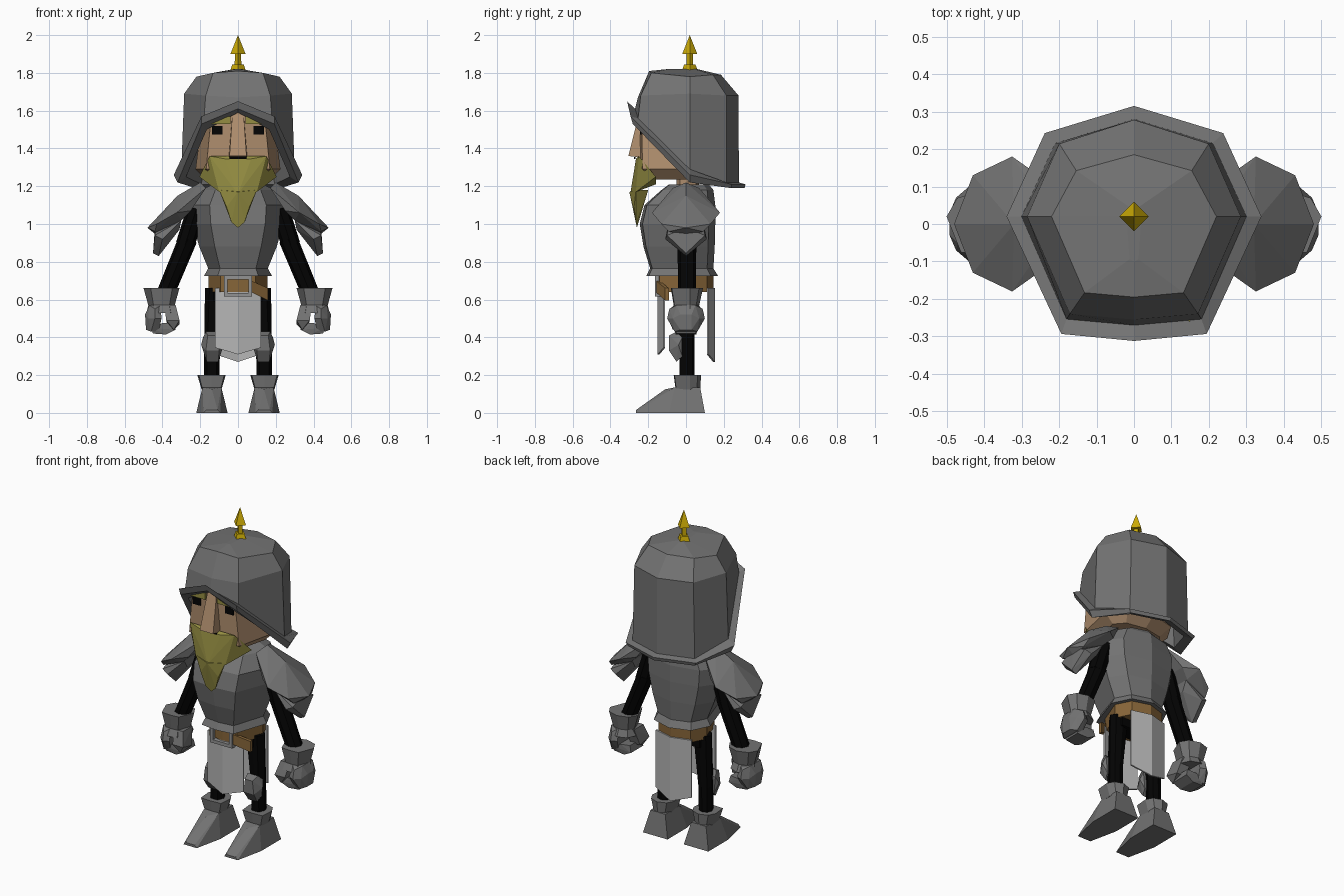
import bpy
import bmesh
from mathutils import Matrix, Vector

default_cube = bpy.data.objects.get("Cube")
if default_cube:
    bpy.data.objects.remove(default_cube, do_unlink=True)


def material(name, red, green, blue):
    mat = bpy.data.materials.new(name)
    mat.use_nodes = True
    color = (red, green, blue, 1)
    mat.diffuse_color = color
    shader = mat.node_tree.nodes["Principled BSDF"]
    shader.inputs["Base Color"].default_value = color
    shader.inputs["Roughness"].default_value = .8
    return mat


steel = material("steel grey", .17, .17, .17)
silver = material("buckle silver", .29, .29, .29)
cloth = material("pale cloth", .46, .46, .46)
black = material("black fabric", .001, .001, .001)
skin = material("skin", .43, .27, .155)
hair = material("straw hair", .3, .27, .055)
leather = material("brown leather", .24, .13, .04)
gold = material("gold", .62, .42, .002)


def finish(name, bm, mat, pair=False):
    """Turn a bmesh into an object, or into a left and a mirrored right one."""
    bmesh.ops.recalc_face_normals(bm, faces=bm.faces)
    objects = []
    for label in (("left_", "right_") if pair else ("",)):
        if label == "right_":
            bm.transform(Matrix.Scale(-1, 4, Vector((1, 0, 0))))
            bmesh.ops.reverse_faces(bm, faces=bm.faces)
        mesh = bpy.data.meshes.new(label + name)
        bm.to_mesh(mesh)
        mesh.materials.append(mat)
        obj = bpy.data.objects.new(label + name, mesh)
        bpy.context.collection.objects.link(obj)
        objects.append(obj)
    bm.free()
    return objects


def hull(name, mat, points, symmetry="", center=0, pair=False):
    """Convex faceted solid; symmetry mirrors the points across x or y."""
    bm = bmesh.new()
    for x, y, z in points:
        bm.verts.new((center + x, y, z))
        if symmetry == "x" and x:
            bm.verts.new((center - x, y, z))
        if symmetry == "y" and y:
            bm.verts.new((center + x, -y, z))
    result = bmesh.ops.convex_hull(bm, input=bm.verts)
    unused = {v for v in result["geom_interior"] if isinstance(v, bmesh.types.BMVert)}
    bmesh.ops.delete(bm, geom=list(unused), context="VERTS")
    bmesh.ops.dissolve_limit(bm, angle_limit=.02, verts=bm.verts, edges=bm.edges)
    return finish(name, bm, mat, pair)


def box(name, mat, low, high, pair=False):
    corners = [(x, y, z) for x in (low[0], high[0])
               for y in (low[1], high[1]) for z in (low[2], high[2])]
    return hull(name, mat, corners, pair=pair)


def ring(width, front, back, heights, center=0, mid=.02, corner=.6):
    """Eight-sided cross-section; heights run from front to back."""
    if not isinstance(heights, tuple):
        heights = (heights,) * 5
    half = [(0, front), (corner * width, front * .94), (width, mid),
            (.7 * width, back * .77), (0, back)]
    half = [(x, y, z) for (x, y), z in zip(half, heights)]
    other = [(-x, y, z) for x, y, z in half[3:0:-1]]
    return [(center + x, y, z) for x, y, z in half + other]


def loft(name, mat, rings, closed=True, pair=False):
    """Skin consecutive cross-sections; closed ones get caps."""
    bm = bmesh.new()
    loops = [[bm.verts.new(p) for p in points] for points in rings]
    count = len(loops[0])
    for lower, upper in zip(loops, loops[1:]):
        for i in range(count if closed else count - 1):
            j = (i + 1) % count
            bm.faces.new((lower[i], lower[j], upper[j], upper[i]))
    if closed:
        bm.faces.new(loops[0])
        bm.faces.new(loops[-1])
    return finish(name, bm, mat, pair)


def rod(name, mat, start, end, r_start, r_end, sides, pair=False):
    """Straight tapered prism between two points."""
    start, end = Vector(start), Vector(end)
    axis = end - start
    turn = Vector((0, 0, 1)).rotation_difference(axis).to_matrix().to_4x4()
    bm = bmesh.new()
    bmesh.ops.create_cone(bm, cap_ends=True, segments=sides, radius1=r_start,
                          radius2=r_end, depth=axis.length,
                          matrix=Matrix.Translation((start + end) / 2) @ turn)
    return finish(name, bm, mat, pair)


# Helmet: crown, walls, flared brim and hollow underside
loft("helmet", steel, [
    ring(.02, -.1, .06, 1.82),
    ring(.22, -.195, .185, (1.81, 1.8, 1.78, 1.79, 1.79)),
    ring(.285, -.255, .278, (1.67, 1.68, 1.69, 1.68, 1.68)),
    ring(.3, -.27, .28, (1.61, 1.56, 1.29, 1.22, 1.22)),
    ring(.34, -.312, .315, (1.65, 1.57, 1.26, 1.21, 1.21), corner=.57),
    ring(.32, -.3, .31, (1.61, 1.53, 1.22, 1.19, 1.19)),
    ring(.275, -.26, .26, (1.59, 1.5, 1.25, 1.21, 1.21)),
    ring(.25, -.23, .23, 1.63),
])

# Spike on the crown
for part, low, high, wide, tip in (("base", 1.81, 1.845, .042, .03),
                                   ("shaft", 1.83, 1.91, .018, .016),
                                   ("point", 1.9, 2, .04, 0)):
    rod("spike_" + part, gold, (0, .02, low), (0, .02, high), wide, tip, 4)

# Head and face
loft("head", skin, [
    ring(.17, -.17, .1, 1.235, corner=.75),
    ring(.225, -.245, .17, 1.29, corner=.75),
    ring(.185, -.25, .18, 1.6, corner=.75),
])
rod("neck", skin, (0, .01, 1.15), (0, .01, 1.25), .06, .06, 8)
hull("nose", skin, [(.03, -.25, 1.58), (.03, -.22, 1.58), (.045, -.305, 1.36),
                    (.05, -.22, 1.35)], "x")
box("mouth", black, (-.045, -.275, 1.345), (.045, -.268, 1.355))
box("eye", black, (.083, -.2445, 1.475), (.137, -.2365, 1.52), pair=True)
box("eyebrow", hair, (.04, -.262, 1.53), (.15, -.22, 1.57), pair=True)
hull("beard", hair, [(.15, -.25, 1.36), (.07, -.265, 1.345), (.205, -.16, 1.25),
                     (.1, -.265, 1.17), (0, -.295, 1.16), (.1, -.16, 1.21)], "x")
hull("beard_tip", hair, [(.1, -.265, 1.18), (0, -.3, 1.17), (.06, -.275, 1.09),
                         (.035, -.265, 1.01), (0, -.26, .98), (.06, -.2, 1.18)],
     "x")

# Breastplate with flared hem
loft("breastplate", steel, [
    ring(.18, -.21, .17, .725),
    ring(.158, -.19, .145, .765),
    ring(.205, -.225, .152, .88),
    ring(.24, -.245, .155, 1),
    ring(.25, -.22, .155, 1.1),
    ring(.2, -.13, .145, 1.18),
    ring(.13, -.09, .12, 1.21),
])

# Shoulder plates and bent arms
hull("shoulder_plate", steel, [
    (.17, .07, 1.19), (.2, 0, 1.22), (.32, 0, 1.15), (.325, .18, 1.06),
    (.43, .13, 1), (.48, 0, .98), (.44, .09, .96), (.43, 0, .94),
    (.25, .12, 1.07), (.3, .1, 1.02)], "y", pair=True)
hull("lower_shoulder_plate", steel, [
    (.3, .09, 1.02), (.44, .1, .94), (.4, .11, .92), (.45, 0, .845),
    (.42, 0, .83), (.44, 0, .98), (.31, .05, .97)], "y", pair=True)
elbow = (.28, .005, .89)
rod("upper_arm", black, (.22, .005, 1.08), elbow, .05, .05, 8, pair=True)
rod("forearm", black, (.265, .005, .92), (.385, .005, .63), .05, .047, 8, pair=True)

# Gauntlets: cuff, palm, curled fingers and thumb
loft("cuff", steel, [
    ring(.095, -.08, .09, .66, center=.405),
    ring(.07, -.065, .07, .57, center=.405),
    ring(.08, -.085, .09, .53, center=.405),
], pair=True)
hull("palm", steel, [(.41, .06, .57), (.47, .05, .57), (.44, .1, .5),
                     (.44, .088, .55), (.475, .07, .5), (.492, .03, .52),
                     (.487, .03, .44), (.405, .085, .5), (.46, .06, .43),
                     (.42, .05, .43)], "y", pair=True)
hull("fingers", steel, [(.46, .06, .45), (.45, .05, .42), (.38, .055, .415),
                        (.33, .06, .44), (.34, .055, .48), (.4, .06, .475)],
     "y", pair=True)
hull("thumb", steel, [(.33, -.06, .57), (.39, -.06, .57), (.33, .03, .57),
                      (.39, .03, .57), (.31, -.09, .49), (.38, -.09, .49),
                      (.31, 0, .47), (.375, 0, .47), (.34, -.07, .44)], pair=True)

# Belt, buckle frame and hanging strap
loft("belt", leather, [ring(.155, -.15, .145, z) for z in (.64, .73)])
for side in (-1, 1):
    box("buckle_upright", silver, (side * .065 - .01, -.165, .615),
        (side * .065 + .01, -.13, .725))
    middle = .67 + side * .045
    box("buckle_bar", silver, (-.075, -.165, middle - .01),
        (.075, -.13, middle + .01))
hull("belt_strap", leather, [(x, y + shift, z) for shift in (0, .02)
                             for x, y, z in ((.07, -.16, .7), (.07, -.16, .64),
                                             (.16, -.11, .66), (.16, -.11, .595))])

# Tabard cloths, creased down the middle
for name, edge, crease, hem, tip in (("front_cloth", -.115, -.145, .345, .31),
                                     ("back_cloth", .115, .148, .31, .27)):
    rows = [[(-.12, edge, side_z), (0, crease, mid_z), (.12, edge, side_z)]
            for side_z, mid_z in ((.66, .66), (hem, tip))]
    sheet = loft(name, cloth, rows, closed=False)[0]
    thickness = sheet.modifiers.new("thickness", "SOLIDIFY")
    thickness.thickness = .01
    thickness.offset = 0

# Legs, knee pads and boots
box("hips", black, (-.13, -.045, .59), (.13, .055, .68))
loft("leg", black, [
    ring(width, -.035, .045, z, center=center, mid=.005)
    for width, z, center in ((.06, .66, .115), (.042, .35, .137), (.04, .15, .14))
], pair=True)
hull("knee_pad", steel, [
    (.035, -.05, .43), (.06, -.04, .36), (.025, -.09, .41), (.035, -.09, .33),
    (.03, -.05, .27), (.05, -.02, .4), (.04, -.02, .3)], "x", .135, pair=True)
loft("boot_cuff", steel, [
    ring(.075, -.065, .08, .2, center=.14, corner=.9),
    ring(.053, -.055, .075, .125, center=.14, corner=.9),
], pair=True)
hull("boot", steel, [
    (.05, .075, .135), (.05, -.06, .135), (0, -.11, .125), (.083, .1, 0),
    (.083, -.09, 0), (.045, -.265, 0), (.03, -.265, .015)], "x", .138, pair=True)
